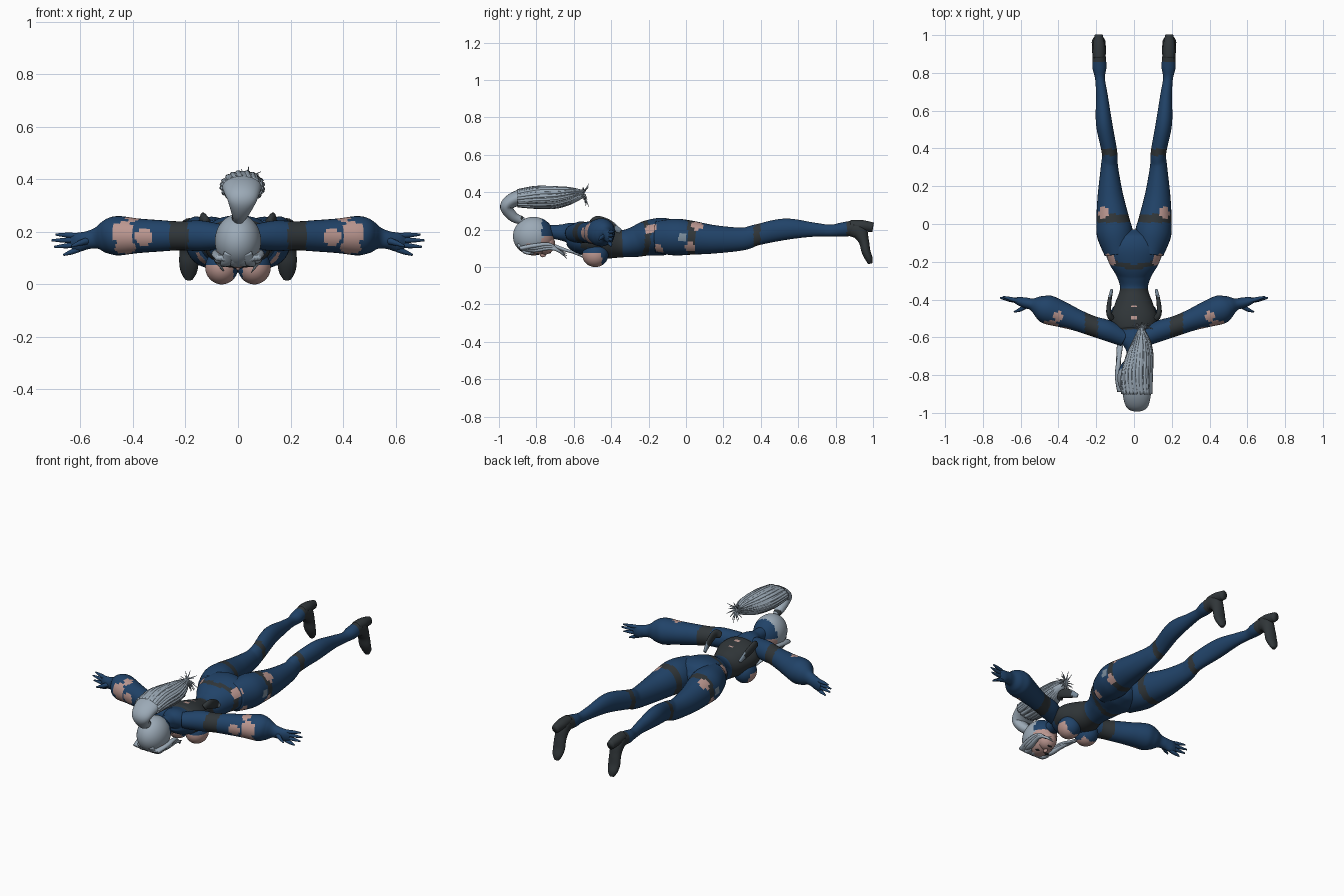
import bpy, bmesh, math, random
from mathutils import Vector

if "Cube" in bpy.data.objects:
    bpy.data.objects.remove(bpy.data.objects["Cube"])
random.seed(4)


def material(name, rgb):
    m = bpy.data.materials.new(name)
    m.use_nodes = True
    m.diffuse_color = (*rgb, 1)
    m.node_tree.nodes["Principled BSDF"].inputs["Base Color"].default_value = (*rgb, 1)
    return m


MATS = [material("navy fabric", (.015, .056, .14)),
        material("charcoal leather", (.03, .037, .041)),
        material("skin", (.5, .31, .28)),
        material("silver hair", (.33, .4, .47)),
        material("steel", (.2, .27, .34))]
NAVY, DARK, SKIN, HAIR, STEEL = range(5)


def finish(name, bm, rule):
    """Turn a bmesh into a smooth object, colouring each face by a rule or one index."""
    bmesh.ops.recalc_face_normals(bm, faces=bm.faces)
    for f in bm.faces:
        f.smooth = True
        f.material_index = rule(f.calc_center_median()) if callable(rule) else rule
    me = bpy.data.meshes.new(name)
    bm.to_mesh(me)
    bm.free()
    for m in MATS:
        me.materials.append(m)
    ob = bpy.data.objects.new(name, me)
    bpy.context.collection.objects.link(ob)
    return ob


def spline(rows, steps):
    """Smooth interpolation through rows of (x, y, z, half side, half depth)."""
    out = []
    for i in range(len(rows) - 1):
        p = [rows[max(0, min(len(rows) - 1, i + k))] for k in (-1, 0, 1, 2)]
        for s in range(steps):
            t = s / steps
            out.append([b + t / 2 * (c - a + t * (2*a - 5*b + 4*c - d + t * (3*(b - c) + d - a)))
                        for a, b, c, d in zip(*p)])
    return out + [list(rows[-1])]


def loft(name, rows, rule, ref=(1, 0, 0), sides=28, steps=10, s=1):
    """Elliptical sections swept along a path; s = -1 mirrors it."""
    rows = spline(rows, steps)
    pts = [Vector(r[:3]) for r in rows]
    bm, rings = bmesh.new(), []
    for i, r in enumerate(rows):
        t = (pts[min(i + 1, len(pts) - 1)] - pts[max(i - 1, 0)]).normalized()
        side = Vector(ref)
        side = (side - t * side.dot(t)).normalized()
        up = side.cross(t)
        ring = []
        for k in range(sides):
            a = math.tau * k / sides
            p = pts[i] + side * math.cos(a) * max(r[3], .001) + up * math.sin(a) * max(r[4], .001)
            ring.append(bm.verts.new((p.x * s, p.y, p.z)))
        rings.append(ring)
    for a, b in zip(rings, rings[1:]):
        for k in range(sides):
            bm.faces.new((a[k], a[k - 1], b[k - 1], b[k]))
    bm.faces.new(rings[0])
    bm.faces.new(rings[-1])
    return finish(name, bm, rule)


def ball(name, c, r, rule, seg=40):
    bm = bmesh.new()
    bmesh.ops.create_uvsphere(bm, u_segments=seg, v_segments=seg * 2 // 3, radius=1)
    for v in bm.verts:
        v.co = Vector([c[i] + r[i] * v.co[i] for i in range(3)])
    return finish(name, bm, rule)


def near(p, spots):
    return any((Vector((abs(p.x), p.y, p.z)) - Vector(q[:3])).length < q[3] for q in spots)


# Colour rules
BACK_SPOTS = [(0, -.44, .21, .015), (0, -.5, .23, .013)]
LEG_SPOTS = [(.16, .06, .22, .035), (.13, -.19, .21, .035), (.19, .02, .1, .03),
             (.15, -.15, .09, .03)]
ARM_SPOTS = [(.36, -.55, .18, .034), (.44, -.53, .2, .043), (.43, -.52, .14, .04),
             (.4, -.49, .25, .026)]


def torso_rule(p):
    if near(p, BACK_SPOTS) or near(p, LEG_SPOTS):
        return SKIN
    if -.56 < p.y < -.34 and (p.z > .1 or p.y > -.44):
        return DARK
    return DARK if abs(p.y + .23 - abs(p.x) * .2) < .014 else NAVY


def leg_rule(p):
    if near(p, [(.2, -.02, .155, .024)]):
        return STEEL
    if near(p, LEG_SPOTS):
        return SKIN
    return DARK if abs(p.y - .03) < .022 or abs(p.y - .38) < .018 or p.y > .86 else NAVY


def arm_rule(p):
    if near(p, ARM_SPOTS):
        return SKIN
    return DARK if .19 < abs(p.x) < .26 else NAVY


def head_rule(p):
    if p.y > -.77 and p.z > .17:
        return NAVY
    return SKIN if p.y > -.85 and p.z < .16 and abs(p.x) < .078 else HAIR


# Torso and neck
loft("torso", [(0, -.74, .19, .035, .035), (0, -.67, .185, .042, .042), (0, -.62, .18, .075, .058),
               (0, -.57, .155, .11, .08), (0, -.5, .145, .125, .088), (0, -.42, .13, .1, .085),
               (0, -.34, .125, .074, .073), (0, -.27, .135, .095, .082), (0, -.2, .155, .135, .095),
               (0, -.12, .163, .155, .1), (0, -.06, .16, .11, .08), (0, -.03, .16, .04, .04)],
     torso_rule, sides=48, steps=9)

# Head and face
ball("head", (0, -.815, .165), (.088, .11, .103), head_rule, 48)
ball("jaw", (0, -.755, .125), (.056, .055, .058), SKIN)
ball("nose", (0, -.765, .066), (.009, .016, .014), SKIN, 16)
ball("mouth", (0, -.728, .076), (.018, .005, .004), DARK, 16)

LEG = [(.085, -.16, .16, .07, .085), (.1, -.06, .16, .095, .098), (.112, .02, .157, .088, .092),
       (.125, .15, .148, .068, .076), (.13, .3, .15, .046, .061), (.13, .38, .172, .041, .056),
       (.158, .53, .202, .043, .057), (.17, .68, .2, .031, .038), (.18, .77, .195, .026, .031),
       (.183, .83, .2, .037, .037), (.185, .9, .208, .034, .042)]
ARM = [(.05, -.605, .18, .045, .045), (.14, -.565, .185, .055, .058), (.22, -.54, .185, .053, .055),
       (.3, -.51, .185, .057, .06), (.38, -.48, .185, .068, .066), (.46, -.452, .185, .076, .075),
       (.505, -.435, .18, .056, .062), (.54, -.425, .175, .032, .04), (.575, -.417, .168, .028, .034),
       (.61, -.408, .16, .022, .036), (.635, -.402, .155, .012, .026)]
TIPS = [(.695, -.385, .19), (.71, -.39, .168), (.7, -.395, .143), (.665, -.4, .112)]

# Paired parts
for s, label in ((1, "left"), (-1, "right")):
    loft(label + "_leg", LEG, leg_rule, steps=12, s=s)
    loft(label + "_arm", ARM, arm_rule, ref=(0, 1, 0), steps=10, s=s)
    ball(label + "_bust", (s * .062, -.485, .066), (.063, .07, .066),
         lambda p: SKIN if p.y < -.45 and p.z < .07 and abs(p.x) > .018 else NAVY)
    ball(label + "_eye", (s * .032, -.795, .069), (.015, .008, .004), DARK, 16)

    # Hand
    for i, (x, y, z) in enumerate(TIPS):
        base = (.605, -.41, .185 - i * .017)
        mid = [(a + b) / 2 for a, b in zip(base, (x, y, z))]
        loft(f"{label}_finger_{i + 1}", [(*base, .011, .011), (*mid, .011, .01), (x, y, z, .004, .004)],
             NAVY, ref=(0, 1, 0), sides=10, steps=4, s=s)
    loft(label + "_thumb", [(.56, -.425, .17, .015, .015), (.6, -.452, .158, .011, .011),
                            (.635, -.465, .145, .004, .004)], NAVY, ref=(0, 1, 0), sides=10, steps=4, s=s)

    # High-heeled shoe
    loft(label + "_shoe", [(.185, .86, .205, .032, .036), (.185, .92, .195, .037, .045),
                           (.186, .95, .14, .036, .028), (.187, .962, .085, .037, .024),
                           (.187, .978, .045, .03, .02), (.187, .985, .018, .014, .012)],
         DARK, sides=20, steps=6, s=s)
    loft(label + "_heel", [(.185, .88, .222, .03, .03), (.186, .94, .221, .032, .03),
                           (.187, 1, .212, .022, .026)], DARK, sides=16, steps=5, s=s)

    # Sheath at the side of the back
    loft(label + "_sheath", [(.118, -.5, .235, .016, .02), (.133, -.47, .248, .014, .026),
                             (.13, -.41, .225, .011, .026), (.118, -.35, .19, .008, .012)],
         lambda p: STEEL if p.y > -.38 else DARK, sides=14, steps=5, s=s)

    # Fringe lock beside the face
    reach = .62 if s < 0 else .3
    for j in range(3):
        loft(f"{label}_fringe_{j + 1}",
             [(.045 + j * .012, -.885, .1, .02, .012), (.068 + j * .008, -.81, .09 + j * .012, .017, .012),
              (.082, -.73, .1 + j * .01, .012, .01),
              (.078 - j * .006, -.73 + reach * .17, .085, .009, .008),
              (.05 + j * .008, -.73 + reach * .31, .045 + j * .014, .001, .001)],
             HAIR, sides=10, steps=6, s=s)

# Front hair sweep across the forehead
for j, x in enumerate((-.045, -.015, .018, .045)):
    loft(f"front_lock_{j + 1}", [(x * .7, -.895, .12, .022, .012), (x, -.86, .08, .022, .01),
                                 (x * 1.4, -.815, .072, .004, .004)], HAIR, sides=10, steps=6)

# Hair tie and ponytail
ball("hair_tie", (0, -.885, .255), (.024, .02, .02), DARK, 20)
TAIL = [(0, -.87, .245, .018, .02), (.008, -.925, .27, .033, .028), (.015, -.96, .325, .058, .034),
        (.015, -.9, .368, .075, .042), (.015, -.8, .373, .08, .058), (.03, -.7, .372, .07, .058),
        (.04, -.62, .38, .045, .045), (.04, -.55, .39, .012, .02)]
loft("ponytail", TAIL, HAIR, sides=24, steps=8)

# Loose strands following the ponytail surface, flicking out at the tip
for i in range(20):
    a = math.tau * i / 20 + random.uniform(-.1, .1)
    rows = []
    for k, (x, y, z, w, d) in enumerate(TAIL[3:]):
        turn = a + k * .12
        rows.append((x + math.cos(turn) * w * .93, y, z + math.sin(turn) * d * .93,
                     .013 - k * .002, .01 - k * .0015))
    rows.append((.045 + math.cos(a) * .055, random.uniform(-.56, -.51),
                 .39 + math.sin(a) * .05 + random.uniform(-.02, .015), .001, .001))
    loft(f"ponytail_strand_{i + 1}", rows, HAIR, sides=8, steps=5)
